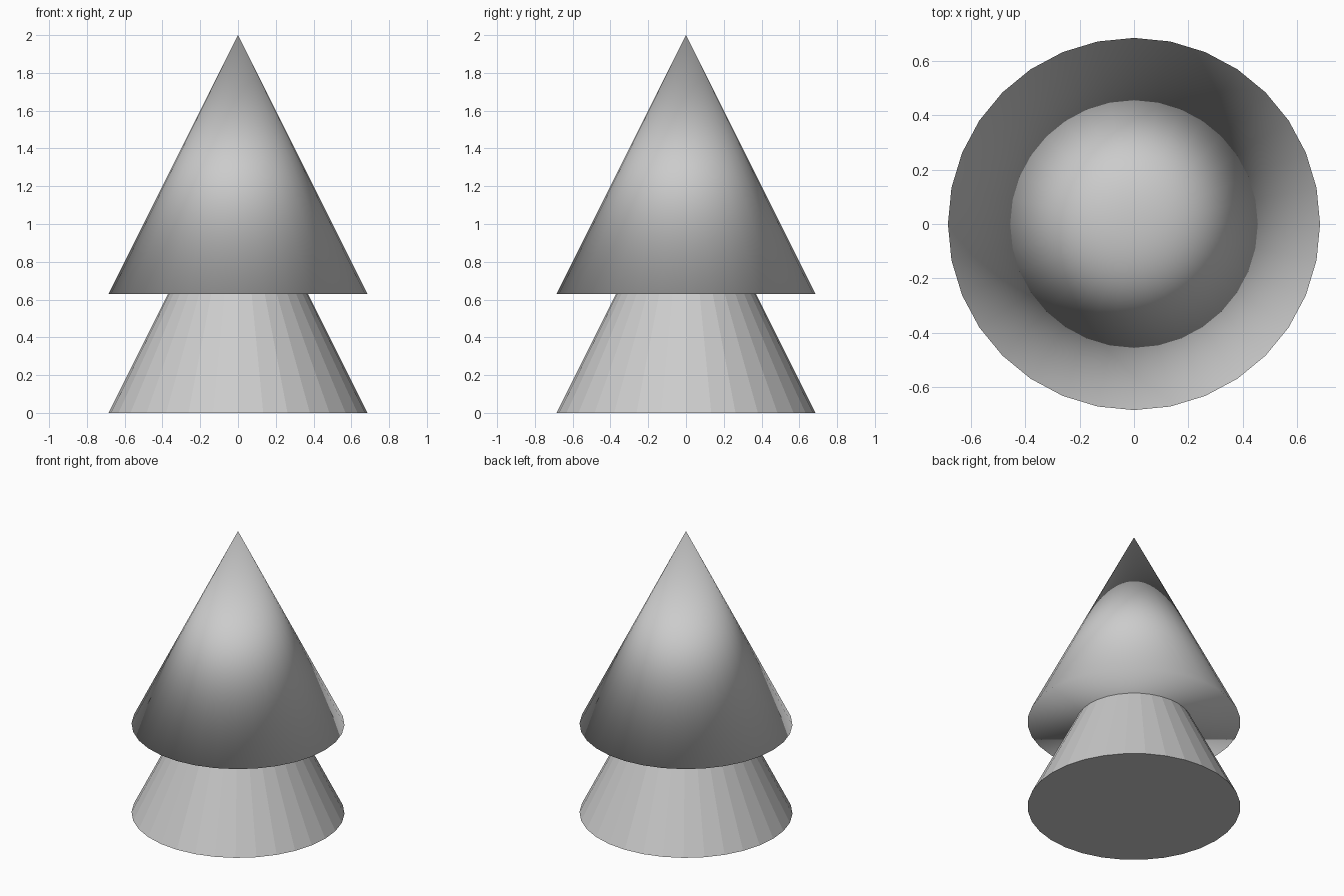
import bpy

if "Cube" in bpy.data.objects:
    bpy.data.objects.remove(bpy.data.objects["Cube"])

RADIUS = 0.685
HEIGHT = 1.37


def cone(name, base_z, smooth):
    bpy.ops.mesh.primitive_cone_add(vertices=32, radius1=RADIUS, radius2=0,
                                    depth=HEIGHT,
                                    location=(0, 0, base_z + HEIGHT / 2))
    ob = bpy.context.object
    ob.name = name
    if smooth:
        bpy.ops.object.shade_smooth()
    return ob


# Faceted lower tier, its tip hidden inside the upper one
cone("lower_tier", 0.0, False)
# Fully smooth upper tier
cone("upper_tier", 0.63, True)
